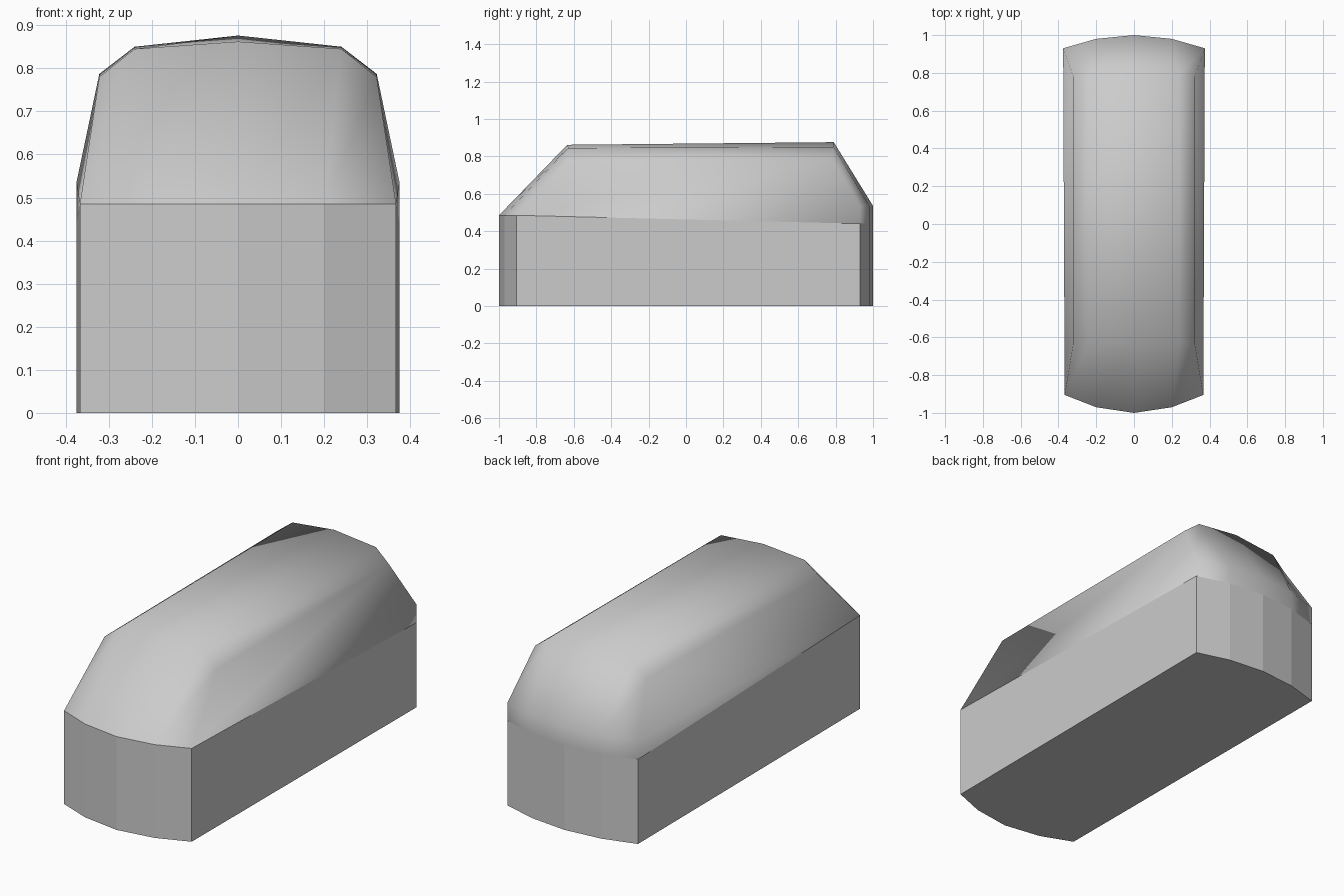
import bpy
import bmesh

cube = bpy.data.objects.get("Cube")
if cube:
    bpy.data.objects.remove(cube)

grey = bpy.data.materials.new("light_grey")
grey.use_nodes = True
grey.diffuse_color = (0.6, 0.6, 0.6, 1)
grey.node_tree.nodes["Principled BSDF"].inputs["Base Color"].default_value = (0.6, 0.6, 0.6, 1)


def row(bm, half):
    """Row of verts running from -x to +x, given centre-to-side points."""
    points = [(-x, y, z) for x, y, z in reversed(half[1:])] + half
    return [bm.verts.new(p) for p in points]


def bridge(bm, a, b):
    for i in range(len(a) - 1):
        bm.faces.new((a[i], a[i + 1], b[i + 1], b[i]))


def finish(bm, name, smooth):
    bmesh.ops.recalc_face_normals(bm, faces=bm.faces)
    for face in bm.faces:
        face.smooth = smooth
    mesh = bpy.data.meshes.new(name)
    bm.to_mesh(mesh)
    bm.free()
    mesh.materials.append(grey)
    obj = bpy.data.objects.new(name, mesh)
    bpy.context.collection.objects.link(obj)
    return obj


# Bowed end outlines, centre to side
FRONT = [(0, -1.0), (0.2, -0.97), (0.367, -0.905)]
BACK = [(0, 1.0), (0.2, 0.98), (0.375, 0.93)]
FRONT_Z, BACK_Z, TAIL_Z = 0.485, 0.44, 0.535


def at(outline, z):
    return [(x, y, z) for x, y in outline]


# Lower body: flat-sided block with bowed ends
bm = bmesh.new()
front_low, front_high = row(bm, at(FRONT, 0)), row(bm, at(FRONT, FRONT_Z))
back_low, back_high = row(bm, at(BACK, 0)), row(bm, at(BACK, BACK_Z))
bridge(bm, front_low, front_high)
bridge(bm, back_high, back_low)
for s in (0, -1):
    bm.faces.new((front_low[s], front_high[s], back_high[s], back_low[s]))
bridge(bm, front_low, back_low)
finish(bm, "lower_body", False)

# Upper shell: sloped front, arched roof, sloped back and short upright tail
bm = bmesh.new()
rows = [row(bm, half) for half in (
    at(FRONT, FRONT_Z),
    [(0, -0.635, 0.862), (0.24, -0.63, 0.845), (0.322, -0.635, 0.78)],
    [(0, 0.79, 0.876), (0.24, 0.79, 0.85), (0.322, 0.78, 0.787)],
    at(BACK, TAIL_Z),
    at(BACK, BACK_Z),
)]
for a, b in zip(rows, rows[1:]):
    bridge(bm, a, b)
for s in (0, -1):
    nose, roof_front, roof_back, tail_top, tail_low = (r[s] for r in rows)
    bm.faces.new((nose, roof_front, roof_back, tail_top))
    bm.faces.new((nose, tail_top, tail_low))
finish(bm, "upper_shell", True)
